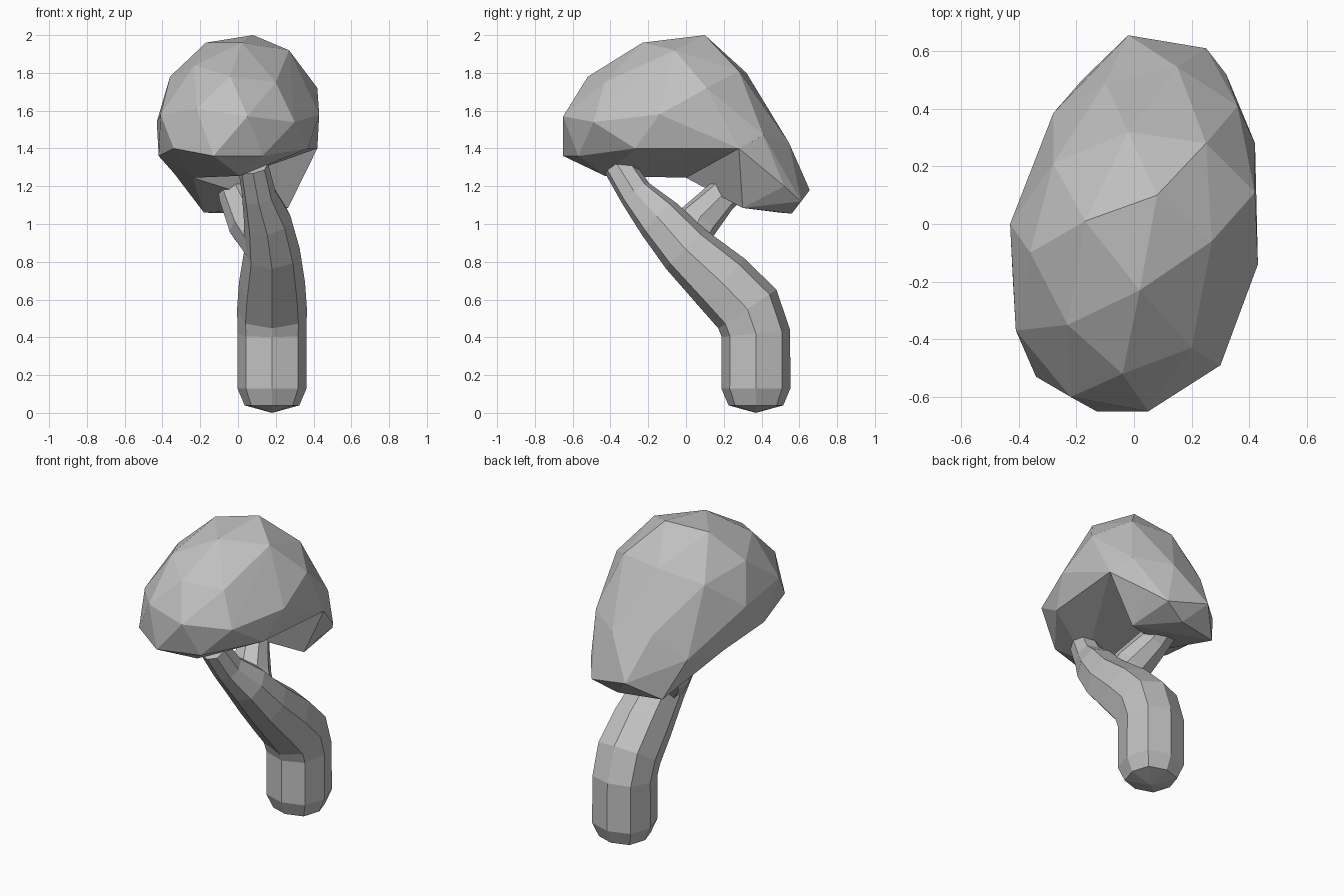
import bpy
import bmesh
import math
from mathutils import Vector

cube = bpy.data.objects.get("Cube")
if cube:
    bpy.data.objects.remove(cube, do_unlink=True)

GREY = (0.53, 0.53, 0.53, 1)
stone_grey = bpy.data.materials.new("stone_grey")
stone_grey.use_nodes = True
stone_grey.diffuse_color = GREY
stone_grey.node_tree.nodes["Principled BSDF"].inputs["Base Color"].default_value = GREY


def finish(name, bm):
    """Turn a bmesh into a flat-shaded object."""
    bmesh.ops.recalc_face_normals(bm, faces=bm.faces[:])
    mesh = bpy.data.meshes.new(name)
    bm.to_mesh(mesh)
    bm.free()
    mesh.materials.append(stone_grey)
    obj = bpy.data.objects.new(name, mesh)
    bpy.context.scene.collection.objects.link(obj)
    return obj


def limb(name, path, sides=8):
    """Sweep a slightly squared polygon along (x, y, z, radius) stations."""
    bm = bmesh.new()
    centres = [Vector(station[:3]) for station in path]
    last = len(path) - 1
    rings = []
    for i, centre in enumerate(centres):
        tangent = (centres[min(i + 1, last)] - centres[max(i - 1, 0)]).normalized()
        across = Vector((1, 0, 0))
        across = (across - tangent * across.dot(tangent)).normalized()
        other = tangent.cross(across)
        ring = []
        for k in range(sides):
            angle = math.tau * k / sides
            radius = path[i][3] * (1.07 if k % 2 else 1)
            offset = across * math.cos(angle) + other * math.sin(angle)
            ring.append(bm.verts.new(centre + offset * radius))
        rings.append(ring)
    for low, high in zip(rings, rings[1:]):
        for k in range(sides):
            n = (k + 1) % sides
            bm.faces.new((low[k], low[n], high[n], high[k]))
    # Blunt point at the start, flat cap at the end
    tip = bm.verts.new(centres[0] - (centres[1] - centres[0]).normalized() * 0.04)
    for k in range(sides):
        bm.faces.new((tip, rings[0][(k + 1) % sides], rings[0][k]))
    bm.faces.new(rings[-1])
    return finish(name, bm)


def boulder(name, points):
    """Wrap a faceted skin tightly round a few corner points."""
    bm = bmesh.new()
    corners = [bm.verts.new(p) for p in points]
    bmesh.ops.convex_hull(bm, input=corners)
    loose = [v for v in bm.verts if not v.link_faces]
    bmesh.ops.delete(bm, geom=loose, context='VERTS')
    return finish(name, bm)


# Trunk that bends forward and thins into the front branch
limb("trunk", [
    (0.18, 0.37, 0.04, 0.145),
    (0.18, 0.37, 0.13, 0.183),
    (0.18, 0.37, 0.42, 0.182),
    (0.18, 0.325, 0.55, 0.185),
    (0.18, 0.19, 0.69, 0.175),
    (0.18, 0.0, 0.865, 0.147),
    (0.155, -0.14, 1.025, 0.125),
    (0.11, -0.265, 1.16, 0.09),
    (0.08, -0.36, 1.31, 0.08),
])

# Short branch that leans back under the rear of the crown
limb("rear_branch", [
    (0.15, -0.01, 0.86, 0.105),
    (0.06, 0.05, 1.0, 0.115),
    (-0.01, 0.18, 1.14, 0.09),
    (-0.03, 0.3, 1.26, 0.09),
])

# Crown corners, from the top down
crest = [(0.08, 0.1, 2.0), (-0.17, 0.01, 1.96), (0.02, -0.23, 1.96), (0.27, -0.06, 1.92)]
shoulder = [
    (-0.02, 0.32, 1.8), (0.25, 0.28, 1.81), (0.42, 0.11, 1.72), (0.2, -0.43, 1.75),
    (-0.04, -0.52, 1.78), (-0.23, -0.35, 1.84), (-0.36, -0.1, 1.78), (-0.28, 0.21, 1.72)]
brow = [
    (0.43, -0.14, 1.58), (0.3, -0.49, 1.54), (0.05, -0.65, 1.57),
    (-0.22, -0.6, 1.61), (-0.41, -0.37, 1.58), (-0.43, 0, 1.54)]
front_hem = [
    (0.37, -0.27, 1.4), (0.13, -0.57, 1.36), (-0.13, -0.65, 1.36),
    (-0.34, -0.53, 1.4), (-0.42, -0.2, 1.36), (0.01, -0.43, 1.255)]
# Corners shared by the crown and its rear lobe
seam = [
    (0.42, 0.28, 1.4), (0.36, 0.41, 1.47), (0.15, 0.545, 1.43), (-0.1, 0.49, 1.45),
    (-0.28, 0.385, 1.3), (-0.34, 0.1, 1.27), (-0.24, 0, 1.245)]
rear_hem = [
    (0.265, 0.3, 1.085), (0.32, 0.52, 1.2), (0.25, 0.61, 1.12),
    (-0.02, 0.655, 1.18), (0.1, 0.56, 1.055), (-0.18, 0.5, 1.06)]

boulder("crown", crest + shoulder + brow + front_hem + seam)
boulder("crown_rear_lobe", seam + rear_hem)
